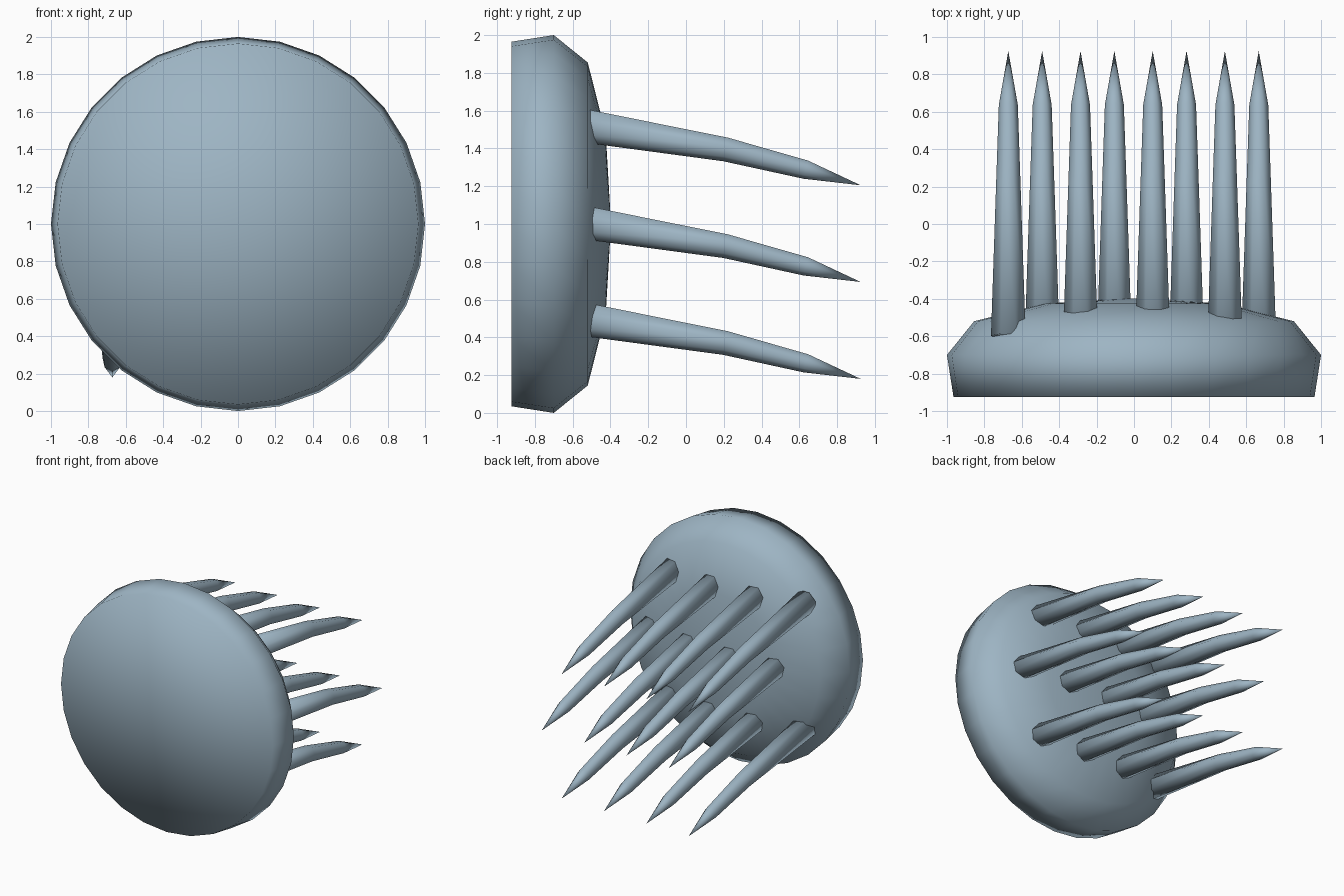
import bpy, bmesh, math
from mathutils import Vector

if "Cube" in bpy.data.objects:
    bpy.data.objects.remove(bpy.data.objects["Cube"])

mat = bpy.data.materials.new("blue grey")
mat.diffuse_color = (0.34, 0.46, 0.55, 1)
mat.use_nodes = True
mat.node_tree.nodes["Principled BSDF"].inputs["Base Color"].default_value = mat.diffuse_color


def loft(name, rings, start, end):
    """Skin a list of vertex rings, closing both ends to a centre point."""
    bm = bmesh.new()
    loops = [[bm.verts.new(p) for p in r] for r in rings]
    n = len(loops[0])
    for a, b in zip(loops, loops[1:]):
        for i in range(n):
            j = (i + 1) % n
            bm.faces.new((a[i], a[j], b[j], b[i]))
    for loop, tip in ((loops[0], start), (loops[-1], end)):
        c = bm.verts.new(tip)
        for i in range(n):
            bm.faces.new((loop[i], loop[(i + 1) % n], c))
    bmesh.ops.recalc_face_normals(bm, faces=bm.faces)
    for f in bm.faces:
        f.smooth = True
    me = bpy.data.meshes.new(name)
    bm.to_mesh(me)
    bm.free()
    me.materials.append(mat)
    ob = bpy.data.objects.new(name, me)
    bpy.context.collection.objects.link(ob)
    return ob


# Round domed base, turned about the y axis
def disc_ring(y, r, n=28):
    return [(r * math.sin(2 * math.pi * i / n), y,
             1 + r * math.cos(2 * math.pi * i / n)) for i in range(n)]


profile = [(-0.925, 0.965), (-0.70, 1.0), (-0.52, 0.855), (-0.425, 0.48)]
loft("domed_base", [disc_ring(y, r) for y, r in profile],
     (0, -0.925, 1), (0, -0.397, 1))


# Drooping pointed spikes: path of (y, z drop, radius, tilt)
path = [(-0.60, 0.33, 0.095, -0.16), (0.21, 0.193, 0.067, -0.21),
        (0.635, 0.085, 0.052, -0.26)]


def spike(x, z):
    rings = []
    for y, dz, r, slope in path:
        up = Vector((0, -slope, 1)).normalized()
        rings.append([Vector((x, y, z + dz)) + Vector((1, 0, 0)) * r * math.cos(a)
                      + up * r * math.sin(a)
                      for a in (2 * math.pi * (i + 0.25) / 7 for i in range(7))])
    loft("spike", rings, (x, path[0][0], z + path[0][1]), (x, 0.925, z))


# Three rows, the middle one staggered
for z, x0 in ((1.205, -0.672), (0.693, -0.491), (0.18, -0.672)):
    for k in range(4):
        spike(x0 + 0.386 * k, z)
